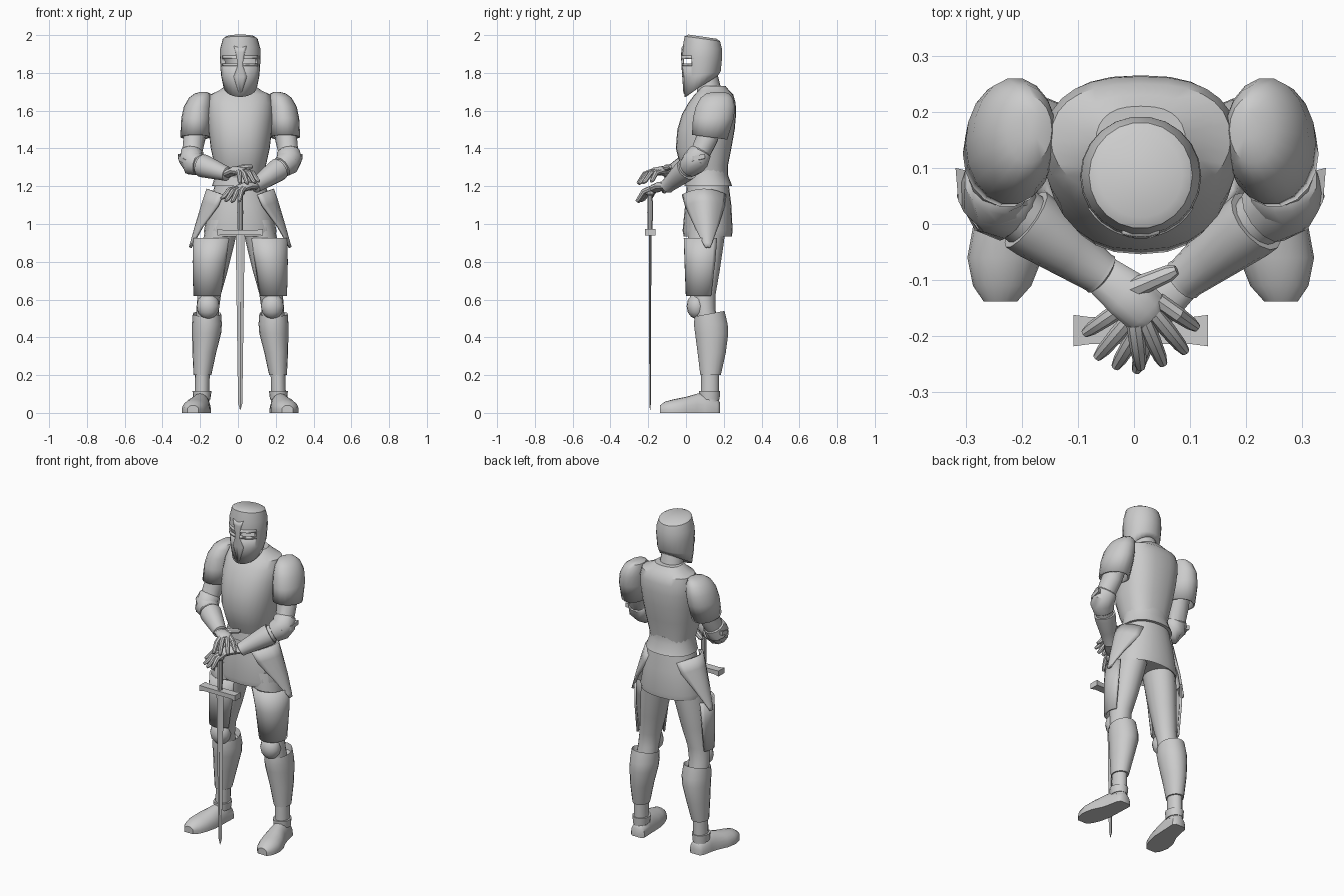
import bpy, bmesh
from math import sin, cos, pi, radians, sqrt, copysign
from mathutils import Vector as V

CX = 0.012   # the figure's own mirror plane


def skin(name, rings, closed=True, caps='both', thick=0, pair=False, angle=35):
    """Bridge rows of points into one surface."""
    bm = bmesh.new()
    vs = [[bm.verts.new(p) for p in r] for r in rings]
    n = len(vs[0])
    for a, b in zip(vs, vs[1:]):
        for i in range(n if closed else n - 1):
            j = (i + 1) % n
            bm.faces.new((a[i], a[j], b[j], b[i]))
    if closed:
        if caps == 'both':
            bm.faces.new(vs[0])
        bm.faces.new(vs[-1])
    bmesh.ops.recalc_face_normals(bm, faces=bm.faces)
    me = bpy.data.meshes.new(name)
    bm.to_mesh(me)
    bm.free()
    ob = bpy.data.objects.new(name, me)
    bpy.context.collection.objects.link(ob)
    ob.location.x = CX
    bpy.ops.object.select_all(action='DESELECT')
    ob.select_set(True)
    bpy.context.view_layer.objects.active = ob
    bpy.ops.object.shade_smooth_by_angle(angle=radians(angle))
    if thick:
        m = ob.modifiers.new('thickness', 'SOLIDIFY')
        m.thickness, m.offset = thick, 0
    if pair:
        ob.modifiers.new('both_sides', 'MIRROR').use_mirror_merge = False
    return ob


def loft(name, secs, n=16, a0=0, a1=360, front=1, boxy=1, **kw):
    """Sections (x, y_front, y_back, z, half_width, tilt); angle -90 is the front."""
    full = a1 - a0 == 360
    rings = []
    for x, y0, y1, z, rx, *t in secs:
        ring = []
        for i in range(n if full else n + 1):
            a = radians(a0 + (a1 - a0) * i / n)
            c = copysign(abs(cos(a)) ** boxy, cos(a))
            s = copysign(abs(sin(a)) ** (front if sin(a) < 0 else boxy), sin(a))
            ring.append((x + rx * c, (y0 + y1) / 2 + s * (y1 - y0) / 2,
                         z + (t[0] if t else 0) * sin(a)))
        rings.append(ring)
    return skin(name, rings, closed=full, **kw)


def tube(name, pts, n=10, flat=1, **kw):
    """Tube through (x, y, z, radius); flat squashes it vertically."""
    P = [V(p[:3]) for p in pts]
    rings = []
    for i, p in enumerate(pts):
        d = (P[min(i + 1, len(P) - 1)] - P[max(i - 1, 0)]).normalized()
        side = d.cross(V((0, 0, 1))).normalized()
        up = side.cross(d)
        rings.append([P[i] + p[3] * (side * cos(2 * pi * k / n) + up * flat * sin(2 * pi * k / n))
                      for k in range(n)])
    return skin(name, rings, **kw)


# helm: open-bottomed shell with raised cross and eye slits
helm = loft('helm', [(0, -.004, .165, 1.73, .085, .057), (0, -.012, .18, 1.79, .097, .02),
                     (0, -.018, .187, 1.88, .103), (0, -.014, .187, 1.93, .101, -.005),
                     (0, -.004, .177, 1.978, .088, -.013), (0, .012, .16, 1.987, .073, -.011)],
            n=22, caps='top', thick=.01)


def face(x, z):
    y = -.018 + abs(z - 1.88) * .07
    return (x, .085 - (.085 - y) * sqrt(max(0, 1 - (x / .104) ** 2)) - .003, z)


bar = skin('helm_brow_band', [[face(.09 * i / 8, z) for i in range(-8, 9)]
                              for z in (1.836, 1.892)], closed=False, thick=.01)
skin('helm_cross', [[face(w * i, z + c * (1 - abs(i))) for i in (-1, -.5, 0, .5, 1)]
                    for z, w, c in [(1.943, .033, -.012), (1.91, .024, 0), (1.893, .02, 0),
                                    (1.84, .012, 0), (1.78, .034, 0), (1.70, .008, -.01)]],
     closed=False, thick=.012)
for s in (-1, 1):
    xa, xb = s * .012, s * .14
    cut = skin('slit_cutter', [[(xa, -.1, z), (xb, -.1, z), (xb, .03, z), (xa, .03, z)]
                               for z in (1.85, 1.874)])
    cut.hide_render = cut.hide_viewport = True
    for o in (helm, bar):
        m = o.modifiers.new('slit', 'BOOLEAN')
        m.operation, m.object = 'DIFFERENCE', cut

# trunk
loft('neck', [(0, .055, .2, 1.66, .078), (0, .06, .18, 1.74, .066), (0, .05, .165, 1.8, .06)])
loft('breastplate', [(0, 0, .215, 1.24, .122), (0, -.03, .222, 1.31, .136), (0, -.054, .24, 1.4, .156),
                     (0, -.046, .258, 1.5, .168), (0, -.022, .265, 1.58, .174),
                     (0, .012, .263, 1.64, .172), (0, .045, .25, 1.685, .16),
                     (0, .065, .23, 1.705, .115), (0, .075, .21, 1.73, .08)],
     n=28, front=1.1, boxy=.8)
loft('waist_plate', [(0, .0, .222, 1.3, .13), (0, -.002, .222, 1.26, .132), (0, -.008, .245, 1.2, .15),
                     (0, .005, .23, 1.2, .135)], n=24, boxy=.9)
loft('skirt', [(0, .005, .225, 1.22, .132), (0, -.005, .24, 1.1, .162), (0, -.018, .247, .965, .192),
               (0, -.012, .243, .935, .188), (0, .01, .22, .955, .17)], n=24, boxy=.92)

# hip plates tapering to a point
skin('hip_plate', [[(xm - wrap * s * s, yc + hw * s, z - .03 * s * s * hw / .115) for s in
                    (-1, -.85, -.6, -.3, 0, .3, .6, .85, 1)]
                   for z, xm, yc, hw, wrap in [(1.185, .172, .095, .112, .08), (1.12, .194, .1, .1, .075),
                                               (1.0, .23, .108, .058, .03), (.9, .258, .114, .019, .006),
                                               (.877, .265, .115, .01, .002)]],
     closed=False, thick=.014, pair=True)

# legs
loft('thigh', [(.09, .01, .215, 1.02, .085), (.115, .01, .2, .9, .085), (.14, .02, .178, .75, .073),
               (.163, .027, .157, .63, .062), (.172, .045, .155, .55, .06), (.176, .055, .18, .45, .06)], pair=True)
loft('thigh_plate', [(.143, -.006, .198, .925, .1, .0), (.158, -.002, .185, .8, .088),
                     (.17, .005, .157, .62, .072)], n=16, a0=-150, a1=40, thick=.012, pair=True)
loft('knee_cap', [(.17, .057 - .054 * sin(t), .057 + .054 * sin(t), .565 - .068 * cos(t), .061 * sin(t))
                  for t in (.15, .6, 1.05, 1.57, 2.1, 2.55, 3)], pair=True)
loft('greave', [(.182, .09, .2, .49, .055, .01), (.176, .045, .205, .525, .075, .015),
                (.176, .04, .222, .47, .079), (.178, .047, .225, .42, .077),
                (.19, .06, .212, .32, .063), (.2, .075, .185, .2, .047), (.2, .09, .17, .2, .035)],
     n=18, pair=True)
loft('ankle', [(.2, .08, .175, .21, .039), (.203, .078, .175, .06, .039)], pair=True)
loft('ankle_cuff', [(.203, .07, .178, .07, .045), (.202, .068, .18, .115, .05),
                    (.202, .085, .165, .115, .034)], pair=True)

# feet: flat-soled arches swept from heel to toe
foot = []
for y, x, w, h in [(.18, .2, .03, .055), (.165, .2, .045, .075), (.1, .208, .05, .105), (.06, .214, .055, .102),
                   (0, .23, .068, .085), (-.06, .242, .067, .073), (-.11, .247, .052, .06),
                   (-.138, .25, .03, .04)]:
    foot.append([(x + w * cos(pi * k / 10), y, .018 + (h - .018) * sin(pi * k / 10)) for k in range(11)]
                + [(x - w, y, 0), (x + w, y, 0)])
skin('boot', foot, pair=True, angle=45)

# shoulders and upper arms
loft('shoulder_plate', [(.238, .035, .215, 1.46, .074, -.012), (.232, .04, .25, 1.56, .075),
                        (.224, .055, .256, 1.62, .07), (.212, .08, .245, 1.665, .056),
                        (.2, .11, .225, 1.687, .038), (.193, .15, .2, 1.694, .015)],
     n=18, caps='top', thick=.01, pair=True)
tube('upper_arm', [(.225, .15, 1.6, .065), (.243, .11, 1.45, .058), (.262, .055, 1.33, .05),
                   (.235, .03, 1.31, .05)], n=14, pair=True)

# hands: wrist, mid palm and knuckles, then finger tips and thumb tip
hands = {-1: [((-.07, -.09, 1.265), (-.025, -.125, 1.283), (.01, -.158, 1.278)),
              [(0, -.257, 1.215), (.04, -.25, 1.213), (.08, -.228, 1.218), (.1, -.185, 1.225)],
              (.064, -.082, 1.305)],
         1: [((.075, -.1, 1.2), (.035, -.135, 1.2), (0, -.163, 1.188)),
             [(-.1, -.195, 1.135), (-.078, -.238, 1.122), (-.045, -.255, 1.117), (-.008, -.262, 1.12)],
             (-.045, -.11, 1.17)]}
for s, (palm, tips, thumb) in hands.items():
    wrist, mid, knuck = map(V, palm)
    label = 'upper' if s < 0 else 'lower'
    along = (knuck - mid).normalized()
    across = along.cross(V((0, 0, 1))).normalized()
    tube(label + '_palm', [(*wrist, .036), (*mid, .044), (*knuck, .042), (*(knuck + along * .015), .026)],
         n=12, flat=.55)
    for k, tip in enumerate(sorted(map(V, tips), key=across.dot)):
        base = knuck + across * (k - 1.5) * .02
        bend = base.lerp(tip, .5) + V((0, 0, .018))
        tube(label + '_finger', [(*base, .015), (*bend, .0145), (*base.lerp(tip, .85), .012),
                                 (*tip, .008)], n=8)
    root, end = wrist.lerp(mid, .9), V(thumb)
    tube(label + '_thumb', [(*root, .02), (*(root.lerp(end, .5) + V((0, 0, .006))), .017),
                            (*root.lerp(end, .85), .015), (*end, .009)], n=8)

    # forearm, flared cuff and elbow guard
    e, sh = V((s * .262, .05, 1.33)), V((s * .243, .11, 1.45))
    at = lambda k: e.lerp(wrist, k)
    tube('forearm', [(*at(0), .05), (*at(.3), .05), (*at(1), .034)], n=14)
    tube('forearm_plate', [(*at(.3), .046), (*at(.3), .061), (*at(.4), .06), (*at(.7), .049),
                           (*at(.97), .039), (*at(1.0), .04), (*at(1.02), .03)], n=14)
    tube('elbow_guard', [(*e.lerp(sh, .5), .05), (*e.lerp(sh, .42), .062), (*e.lerp(sh, .1), .068),
                         (*(e + V((-s * .012, -.012, -.008))), .067), (*at(.22), .058),
                         (*at(.24), .048)], n=12, angle=40)
    # pointed fin on the outside of the elbow
    skin('elbow_fin', [[(s * .25, .08, z), (s * .33, .1, z + .012), (s * .325, .04, z), (s * .29, -.01, z - .02),
                        (s * .24, 0, z - .02)] for z in (1.335, 1.36)], angle=20)

# sword standing between the feet
Y = -.19
skin('sword_blade', [[(w, Y, z), (0, Y - d, z), (-w, Y, z), (0, Y + d, z)] for z, w, d in
                     [(.95, .024, .007), (.1, .012, .004), (.05, .011, .004), (.015, .001, .001)]], angle=10)
skin('sword_guard', [[(x, Y - d, .956 - h), (x, Y + d, .956 - h), (x, Y + d, .956 + h), (x, Y - d, .956 + h)]
                     for x, d, h in [(-.12, .028, .017), (-.09, .024, .013), (.09, .024, .013),
                                     (.12, .028, .017)]], angle=20)
loft('sword_grip', [(0, Y - r, Y + r, z, r) for z, r in [(.96, .013), (1.06, .016), (1.16, .014)]], n=10)
loft('sword_pommel', [(0, Y - r, Y + r, z, r) for z, r in
                      [(1.15, .014), (1.16, .024), (1.18, .024), (1.19, .014)]], n=10)
